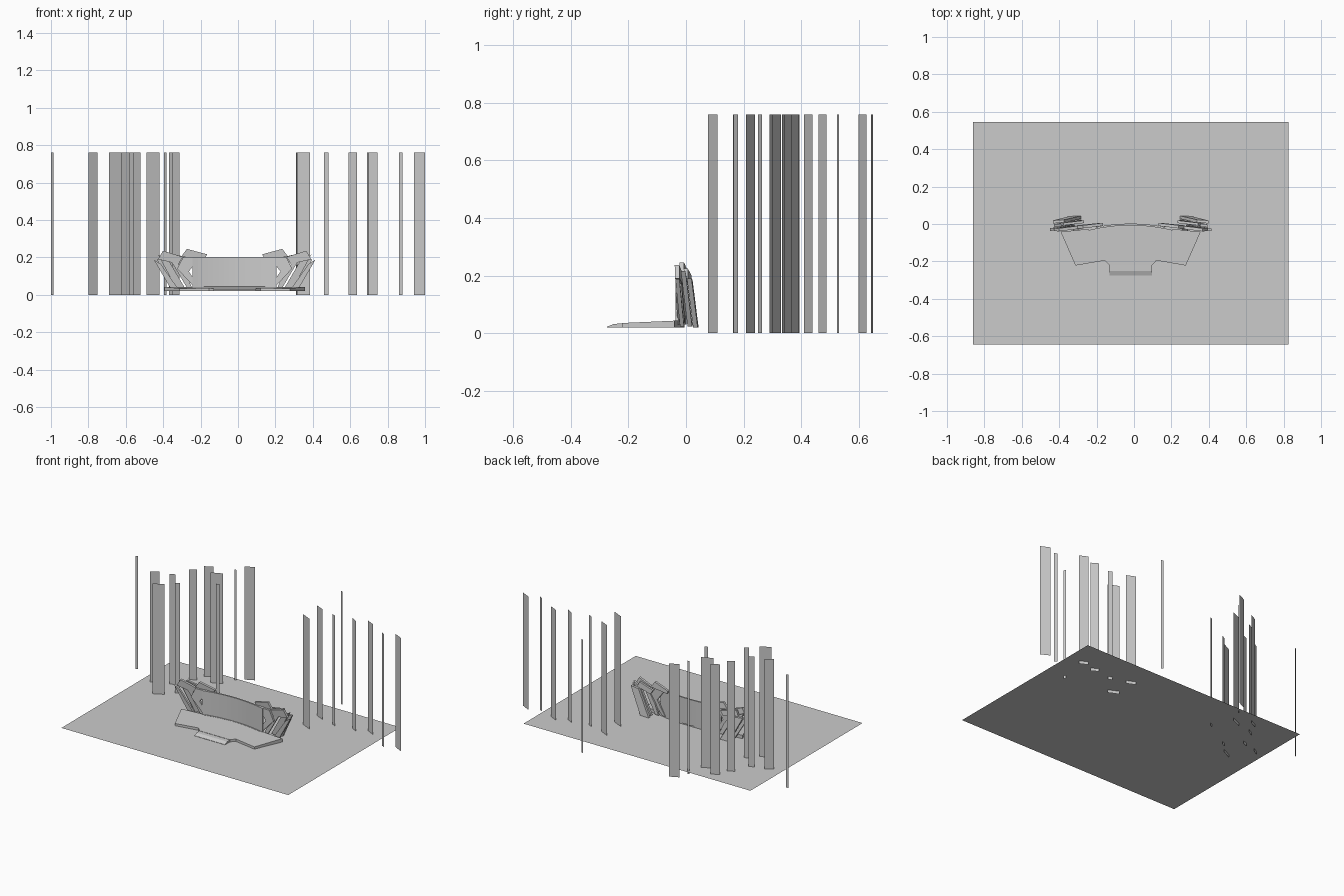
import bpy, bmesh, math

if "Cube" in bpy.data.objects:
    bpy.data.objects.remove(bpy.data.objects["Cube"])

CX = -0.018      # stage centre line
FLOOR = 0.02


def make(name, verts, faces, loc=(0, 0, 0), mirror=False):
    bm = bmesh.new()
    vs = [bm.verts.new(v) for v in verts]
    for f in faces:
        bm.faces.new([vs[i] for i in f])
    bmesh.ops.recalc_face_normals(bm, faces=bm.faces)
    me = bpy.data.meshes.new(name)
    bm.to_mesh(me)
    bm.free()
    ob = bpy.data.objects.new(name, me)
    ob.location = loc
    bpy.context.collection.objects.link(ob)
    if mirror:
        ob.modifiers.new("mirror", 'MIRROR').use_axis[0] = True
    return ob


def prism_faces(n):
    faces = [list(range(n)), list(range(n, 2 * n))]
    return faces + [[i, (i + 1) % n, n + (i + 1) % n, n + i] for i in range(n)]


def panel(name, pts, y, thick, yaw=0.0, lean=0.0):
    """Mirrored upright plate: x-z outline, sheared in y by yaw and lean."""
    n = len(pts)
    front = [(x, y + yaw * (x - 0.3) + lean * (z - 0.1), z) for x, z in pts]
    back = [(x, v + thick, z) for x, v, z in front]
    return make(name, front + back, prism_faces(n), (CX, 0, 0), True)


# Floor sheet
make("floor", [(-.86, -.645, FLOOR), (.825, -.645, FLOOR),
               (.825, .545, FLOOR), (-.86, .545, FLOOR)], [[0, 1, 2, 3]])

# Hanging vertical banners: x0, y0, x1, y1
banners = [
    (-1.0, .343, -.986, .35), (-.80, .208, -.75, .24), (-.69, .076, -.623, .11),
    (-.685, .25, -.65, .264), (-.583, .163, -.555, .177), (-.622, .37, -.58, .395),
    (-.575, .46, -.522, .488), (-.49, .41, -.42, .44), (-.37, .295, -.35, .305),
    (-.395, .525, -.383, .531), (-.37, .60, -.312, .627),
    (.315, .24, .385, .208), (.312, .393, .37, .366), (.46, .345, .485, .334),
    (.31, .65, .327, .643), (.69, .18, .70, .165), (.59, .37, .635, .343),
    (.69, .393, .745, .366), (.86, .30, .88, .29), (.94, .33, 1.0, .30)]
for i, (x0, y0, x1, y1) in enumerate(banners):
    make(f"banner_{i + 1}", [(x0, y0, 0), (x1, y1, 0), (x1, y1, .76), (x0, y0, .76)],
         [[0, 1, 2, 3]])

# Platform deck, rising slightly to the rear
half = [(.113, -.222), (.138, -.195), (.295, -.222), (.375, -.04), (.23, -.03), (.12, -.006)]
outline = half + [(-x, y) for x, y in reversed(half)]
deck = [(x, y, .043 + (y + .04) * .045) for x, y in outline]
base = [(x, y, FLOOR) for x, y in outline]
make("platform", deck + base, prism_faces(len(outline)), (CX, 0, 0))

# Front step and its sloping lip
prof = [(-.222, FLOOR), (-.222, .033), (-.25, .032), (-.275, .022), (-.275, FLOOR)]
make("front_step", [(-.113, y, z) for y, z in prof] + [(.113, y, z) for y, z in prof],
     prism_faces(len(prof)), (CX, 0, 0))

# Curved screen
def curved_wall(name, w, y0, thick, z0, z1, n=16):
    plan = []
    for i in range(n + 1):
        x = -w + 2 * w * i / n
        plan.append((x, y0 - .55 * x * x))
    plan += [(x, y + thick) for x, y in reversed(plan)]
    return make(name, [(x, y, z0) for x, y in plan] + [(x, y, z1) for x, y in plan],
                prism_faces(len(plan)), (CX, 0, 0))


curved_wall("screen", .225, -.008, .010, .03, .203)
curved_wall("screen_sill", .205, -.014, .014, .03, .045)

# Angular wings on both sides of the screen
panel("chevron_frame", [(.275, .203), (.307, .14), (.205, .03), (.18, .03),
                        (.245, .125), (.185, .203)], -.036, .014, -.08)
panel("outer_blade", [(.432, .188), (.395, .165), (.30, .03), (.335, .022)],
      -.026, .014, -.03, -.08)
panel("middle_blade", [(.41, .215), (.35, .18), (.262, .03), (.305, .022)],
      -.002, .016, -.04, -.10)
panel("rear_blade", [(.415, .19), (.355, .185), (.265, FLOOR), (.33, FLOOR)],
      .018, .016, -.05, -.10)
panel("inner_blade", [(.345, .19), (.315, .185), (.255, .10), (.225, .03), (.25, .03)],
      -.022, .012, -.05, -.05)
panel("upper_fin", [(.383, .236), (.277, .203), (.30, .165), (.41, .19)],
      -.020, .016, -.10, -.08)
panel("top_fin", [(.255, .246), (.148, .217), (.156, .198), (.285, .205)],
      -.016, .016, -.10, -.08)
panel("rear_fin", [(.36, .225), (.25, .20), (.27, .17), (.375, .19)],
      .008, .014, -.10, -.08)

# Fan of tiny floor lights in front of the stage
verts, faces = [], []
for a in range(-65, 66, 13):
    for k in range(7):
        r = .36 + .035 * k
        x = CX + r * math.sin(math.radians(a))
        y = -.02 - r * math.cos(math.radians(a))
        b, s = len(verts), .002
        verts += [(x - s, y - s, .0215), (x + s, y - s, .0215),
                  (x + s, y + s, .0215), (x - s, y + s, .0215)]
        faces.append([b, b + 1, b + 2, b + 3])
make("floor_lights", verts, faces)
